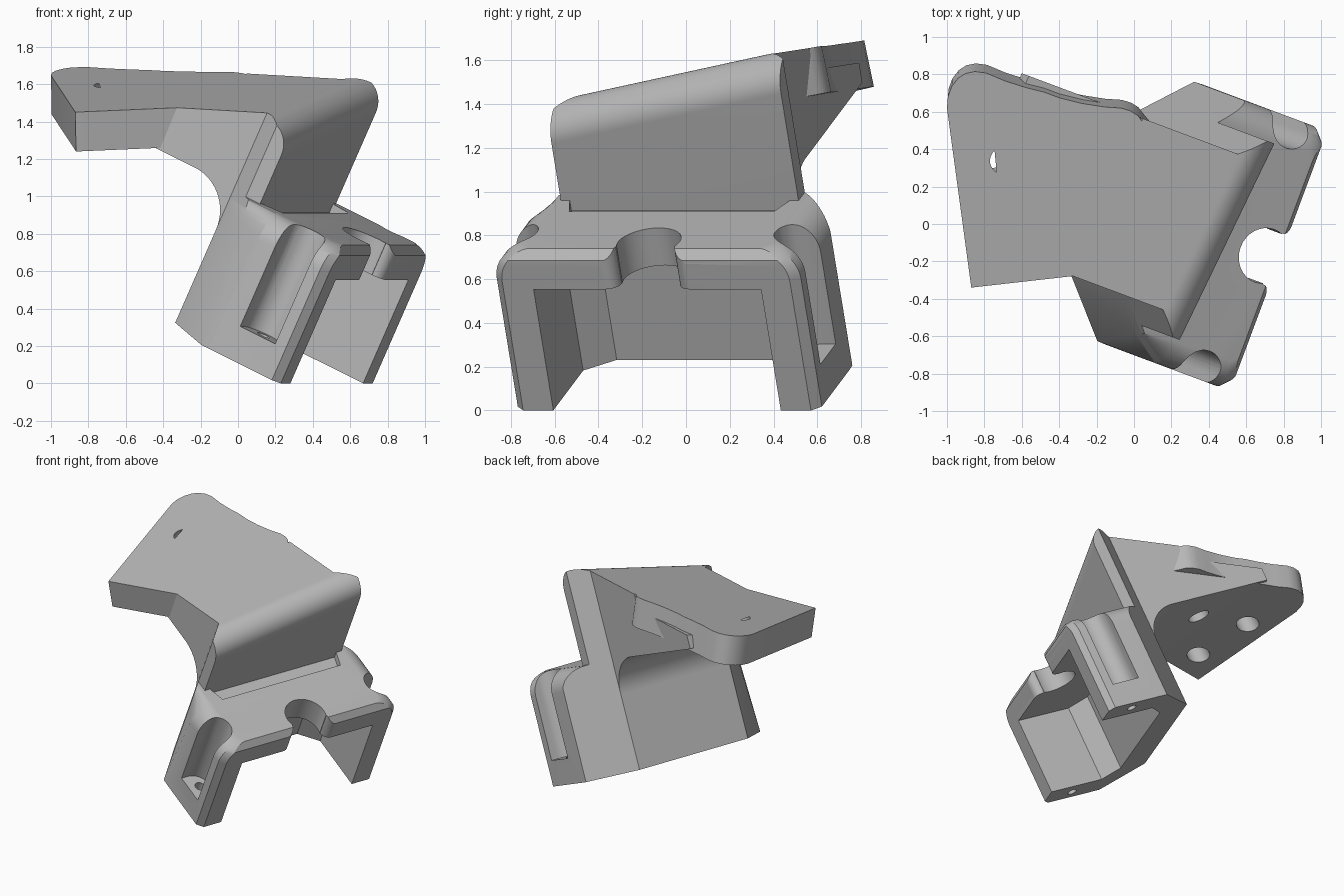
import bpy, bmesh
from math import sin, cos, pi, atan2
from mathutils import Vector

if "Cube" in bpy.data.objects:
    bpy.data.objects.remove(bpy.data.objects["Cube"])

# One grey plastic material
grey = bpy.data.materials.new("grey_plastic")
grey.use_nodes = True
grey.diffuse_color = (0.48, 0.48, 0.48, 1)
grey.node_tree.nodes["Principled BSDF"].inputs["Base Color"].default_value = (0.48, 0.48, 0.48, 1)

# Tilted frame of the bracket: across, up the legs, out of the open side
U = Vector((0.35, 0.937, 0)).normalized()
W = U.cross(Vector((0.396, -0.15, 0.906))).normalized()
V = W.cross(U)
MID = U * 0.085

# Sloping top surface of the plate
N = Vector((-0.02, -0.208, 1)).normalized()
TOP = Vector((-0.87, -0.34, 1.45))
THICK = 0.215
R = N.cross(W).normalized()
E = W.cross(R)


def loft(name, rings):
    bm = bmesh.new()
    loops = [[bm.verts.new(p) for p in ring] for ring in rings]
    n = len(loops[0])
    for lo, hi in zip(loops, loops[1:]):
        for i in range(n):
            j = (i + 1) % n
            bm.faces.new((lo[i], lo[j], hi[j], hi[i]))
    bm.faces.new(loops[0][::-1])
    bm.faces.new(loops[-1])
    bmesh.ops.recalc_face_normals(bm, faces=bm.faces)
    mesh = bpy.data.meshes.new(name)
    bm.to_mesh(mesh)
    bm.free()
    mesh.materials.append(grey)
    ob = bpy.data.objects.new(name, mesh)
    bpy.context.collection.objects.link(ob)
    return ob


def prism(name, points, a, b, c, start, end, origin=Vector()):
    return loft(name, [[origin + a * p + b * q + c * h for p, q in points]
                       for h in (start, end)])


def combine(ob, tool, operation="DIFFERENCE"):
    tool.hide_render = True
    mod = ob.modifiers.new("cut", "BOOLEAN")
    mod.operation, mod.object, mod.solver = operation, tool, "EXACT"
    bpy.context.view_layer.objects.active = ob
    bpy.ops.object.modifier_apply(modifier=mod.name)
    bpy.data.objects.remove(tool)


def cut_uw(ob, points, low, high):
    combine(ob, prism("cutter", points, U, W, V, low, high, MID))


def arc(x, y, r, start, end, steps=20):
    angles = [start + (end - start) * i / steps for i in range(steps + 1)]
    return [(x + r * cos(t), y + r * sin(t)) for t in angles]


def circle(x, y, r):
    return arc(x, y, r, 0, 2 * pi, 32)[:-1]


def mirrored(half):
    return half + [(-p, q) for p, q in reversed(half)]


# Lower channel: rounded top corners, chamfered back corners, bevelled rim;
# the chamfer on one side narrows towards the top
def channel_ring(v, h):
    front = 0.43 - max(0, v - 0.955) * 0.9

    def half(taper):
        side = min(0.74 - taper * (v - 0.2), h)
        return [(h - 0.04, front), (h, front - 0.04), (h, 0),
                (side, side - 0.795), (0.46, -0.335)]

    points = half(0) + [(-p, q) for p, q in reversed(half(0.16))]
    return [MID + U * p + W * q + V * v for p, q in points]


levels = [(0.201, 0.742)]
levels += [(v, h) for h, v in arc(0.592, 0.85, 0.15, 0, pi / 2, 12)]
channel = loft("lower_channel", [channel_ring(v, h) for v, h in levels])

# Hollow between the legs
cut_uw(channel, mirrored([(0.555, 0.7), (0.555, 0), (0.43, -0.115)]), -0.3, 0.812)

# Round notch with rounded lips in the rim
cut_uw(channel, circle(0, 0.32, 0.15), 0.6, 1.4)
lip = [(0.205, 0.6)] + arc(0.205, 0.37, 0.06, pi / 2, pi, 8)
cut_uw(channel, mirrored(lip), 0.6, 1.4)

# Shallow groove at the foot of the wall
cut_uw(channel, mirrored([(0.5, -0.01), (0.56, -0.2)]), 0.95, 1.4)

# Screw pocket and pilot hole in each leg
for s in (-1, 1):
    pocket = arc(0.69, 0.215, 0.11, pi / 2, 1.5 * pi, 16)
    pocket = [(1.0, 0.325)] + pocket + [(1.0, 0.105)]
    cut_uw(channel, [(s * p, q) for p, q in pocket], 0.385, 1.5)
    cut_uw(channel, circle(s * 0.655, 0.215, 0.035), -0.1, 0.6)

# Upright wall: a filleted ridge profile swept along the ridge
c, s = N.dot(W), N.dot(E)
d = N.dot(TOP)


def height(a, drop):
    return (d - drop - c * a) / s


WALL, BACK, PLATE_EDGE, FAR = -0.125, -0.335, -0.84, -1.45
SMALL, LARGE = 0.14, 0.25
profile = arc(WALL - SMALL, height(WALL - SMALL, SMALL), SMALL, 0, atan2(s, c))
profile += [(PLATE_EDGE, height(PLATE_EDGE, 0)), (PLATE_EDGE, height(PLATE_EDGE, 0.1)),
            (FAR, height(FAR, 0.1)), (FAR, 0.6), (WALL, 0.6)]
wall = prism("upright_wall", profile, W, E, R, -2, 2)

# Trim its sides, then its back to a wedge with a concave fillet under the plate
sides = mirrored([(0.58, 0.1), (0.58, -0.215), (0.46, -0.335), (0.46, -1.4)])
combine(wall, prism("side_mask", sides, U, W, V, 0.1, 3, MID), "INTERSECT")
under = [(0.2, 0.2), (0.2, 3), (-1.6, 3), (-1.6, 1.0)]
under += arc(BACK - LARGE, 1.0 - LARGE, LARGE, pi / 2, 0, 24) + [(BACK, 0.2)]
combine(wall, prism("back_mask", under, W, V, U, -2, 2), "INTERSECT")

# Mounting plate with a curved back edge
outline = [(0.04, 0.553), (0.15, 0.42), (-0.1, -0.25), (-0.34, -0.28), (-0.87, -0.34),
           (-1.0, 0.62), (-0.995, 0.68), (-0.975, 0.735), (-0.94, 0.78), (-0.9, 0.805),
           (-0.85, 0.815), (-0.79, 0.807), (-0.69, 0.765), (-0.58, 0.73), (-0.48, 0.705),
           (-0.4, 0.675), (-0.28, 0.645), (-0.16, 0.626), (-0.07, 0.62), (-0.02, 0.605),
           (0.02, 0.58)]


def on_top(x, y):
    z = TOP.z - (N.x * (x - TOP.x) + N.y * (y - TOP.y)) / N.z
    return Vector((x, y, z))


plate = loft("mounting_plate", [[on_top(x, y) + N * h for x, y in outline]
                                for h in (-THICK, 0)])

# Three slanted holes from below, all ending at one level
for x, y in ((-0.78, 0.33), (-0.69, -0.125), (-0.326, 0.267)):
    mouth = on_top(x, y) - N * THICK
    depth = 1.1 - mouth.dot(V)
    for ob in (plate, wall):
        combine(ob, prism("hole", circle(0, 0, 0.08), U, W, V, -0.4, depth, mouth))

# Smooth the curved surfaces and keep the edges crisp
for ob in (channel, wall, plate):
    bpy.ops.object.select_all(action="DESELECT")
    ob.select_set(True)
    bpy.context.view_layer.objects.active = ob
    bpy.ops.object.shade_smooth_by_angle(angle=0.5)
